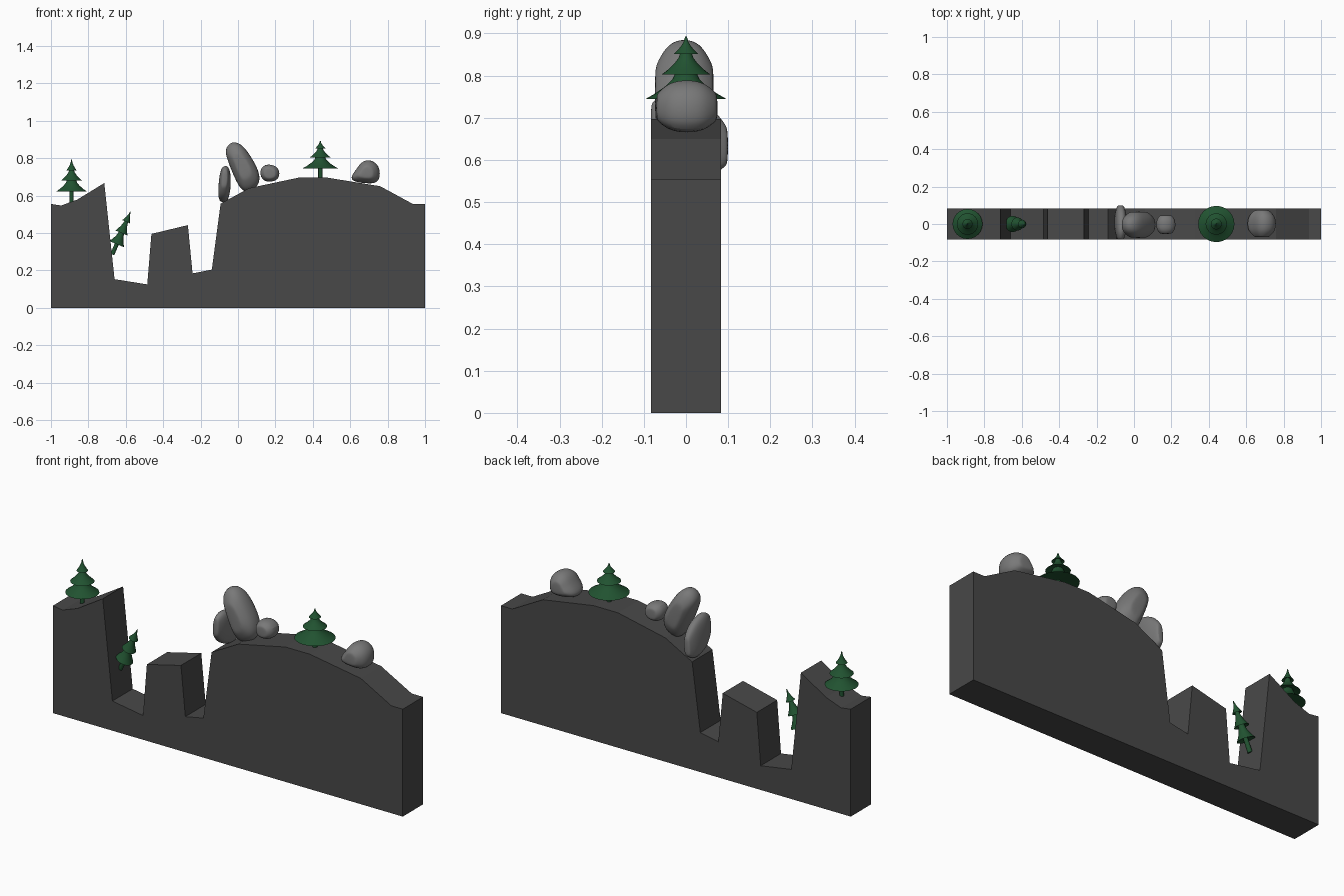
import bpy, bmesh, math
from mathutils import Matrix, Vector

if "Cube" in bpy.data.objects:
    bpy.data.objects.remove(bpy.data.objects["Cube"])


def material(name, rgb):
    m = bpy.data.materials.new(name)
    m.diffuse_color = (*rgb, 1)
    m.use_nodes = True
    m.node_tree.nodes["Principled BSDF"].inputs["Base Color"].default_value = m.diffuse_color
    return m


DARK = material("dark_stone", (0.065, 0.065, 0.065))
GREY = material("light_stone", (0.19, 0.19, 0.19))
GREEN = material("pine_green", (0.015, 0.085, 0.03))


def finish(bm, name, mat, smooth_angle=None):
    bmesh.ops.recalc_face_normals(bm, faces=bm.faces[:])
    me = bpy.data.meshes.new(name)
    bm.to_mesh(me)
    bm.free()
    me.materials.append(mat)
    ob = bpy.data.objects.new(name, me)
    bpy.context.collection.objects.link(ob)
    if smooth_angle:
        bpy.ops.object.select_all(action='DESELECT')
        ob.select_set(True)
        bpy.context.view_layer.objects.active = ob
        bpy.ops.object.shade_smooth_by_angle(angle=math.radians(smooth_angle))
    return ob


def bridge(bm, rings):
    for a, b in zip(rings, rings[1:]):
        n = len(a)
        for i in range(n):
            j = (i + 1) % n
            bm.faces.new((a[i], a[j], b[j], b[i]))


# Cliff slab: side profile extruded along y
profile = [(-1, 0), (-1, .555), (-.945, .547), (-.86, .578), (-.715, .667), (-.66, .153),
           (-.485, .125), (-.463, .395), (-.268, .442), (-.243, .184), (-.14, .204),
           (-.093, .557), (.06, .64), (.33, .697), (.47, .697), (.76, .65), (.935, .555),
           (1, .555), (1, 0)]
bm = bmesh.new()
rings = [[bm.verts.new((x, y, z)) for x, z in profile] for y in (-.083, .083)]
bridge(bm, rings)
for r in rings:
    bm.faces.new(r)
finish(bm, "cliff", DARK)


# Boulders: front outline lofted through rounded y sections
def rock(name, outline, y0, half, shear=0.0, power=2.6):
    c = sum((Vector(p) for p in outline), Vector((0, 0))) / len(outline)
    bm = bmesh.new()
    rings = []
    for t in (-1, -.9, -.55, 0, .55, .9, 1):
        s = max(1 - abs(t) ** power, 0.12) ** (1 / power) * 1.03
        rings.append([bm.verts.new((c.x + (x - c.x) * s, y0 + t * half,
                                    c.y + (z - c.y) * s + shear * t)) for x, z in outline])
    bridge(bm, rings)
    for r in (rings[0], rings[-1]):
        bm.faces.new(r)
    ob = finish(bm, name, GREY, 60)
    ob.modifiers.new("round", 'SUBSURF').levels = 2
    ob.modifiers["round"].render_levels = 2


rock("slab_boulder", [(-.109, .577), (-.103, .685), (-.09, .745), (-.064, .755), (-.04, .737),
                      (-.037, .655), (-.05, .577), (-.08, .57)], .008, .092, -.03)
rock("tall_boulder", [(-.07, .845), (-.045, .882), (-.01, .888), (.03, .865), (.075, .80),
                      (.112, .73), (.118, .675), (.095, .64), (.05, .617), (.012, .63),
                      (-.032, .727), (-.06, .80)], -.004, .07)
rock("small_boulder", [(.115, .722), (.132, .763), (.18, .768), (.222, .745), (.222, .69),
                       (.18, .672), (.132, .678)], -.003, .05, 0, 3.2)
rock("round_boulder", [(.602, .702), (.636, .743), (.656, .778), (.70, .796), (.75, .768),
                       (.762, .717), (.75, .664), (.68, .665), (.612, .675)], .002, .073)


# Pines: lathed trunk and three flared tiers
def pine(name, base, tilt, tiers, height):
    prof = [(.011, 0), (.011, tiers[0][1] + .008)]
    tops = [z for _, z in tiers[1:]] + [height]
    for i, ((r, z), top) in enumerate(zip(tiers, tops)):
        end = .002 if i == 2 else tiers[i + 1][0] * .4
        if i < 2:
            top += .008
        prof.append((r, z))
        prof += [(end + (r - end) * (1 - k) ** 1.7, z + (top - z) * k) for k in (.2, .45, .7, 1)]
    bm = bmesh.new()
    n = 24
    rings = [[bm.verts.new((r * math.cos(math.tau * i / n), r * math.sin(math.tau * i / n), z))
              for i in range(n)] for r, z in prof]
    bridge(bm, rings)
    for r in (rings[0], rings[-1]):
        bm.faces.new(r)
    ob = finish(bm, name, GREEN, 40)
    ob.matrix_world = Matrix.Translation(base) @ Matrix.Rotation(math.radians(tilt), 4, 'Y')


pine("left_pine", (-.89, 0, .56), 0, [(.08, .063), (.057, .12), (.027, .175)], .232)
pine("right_pine", (.44, 0, .688), 0, [(.097, .056), (.057, .115), (.029, .163)], .205)
pine("leaning_pine", (-.672, 0, .285), 23, [(.043, .06), (.035, .125), (.023, .19)], .248)
